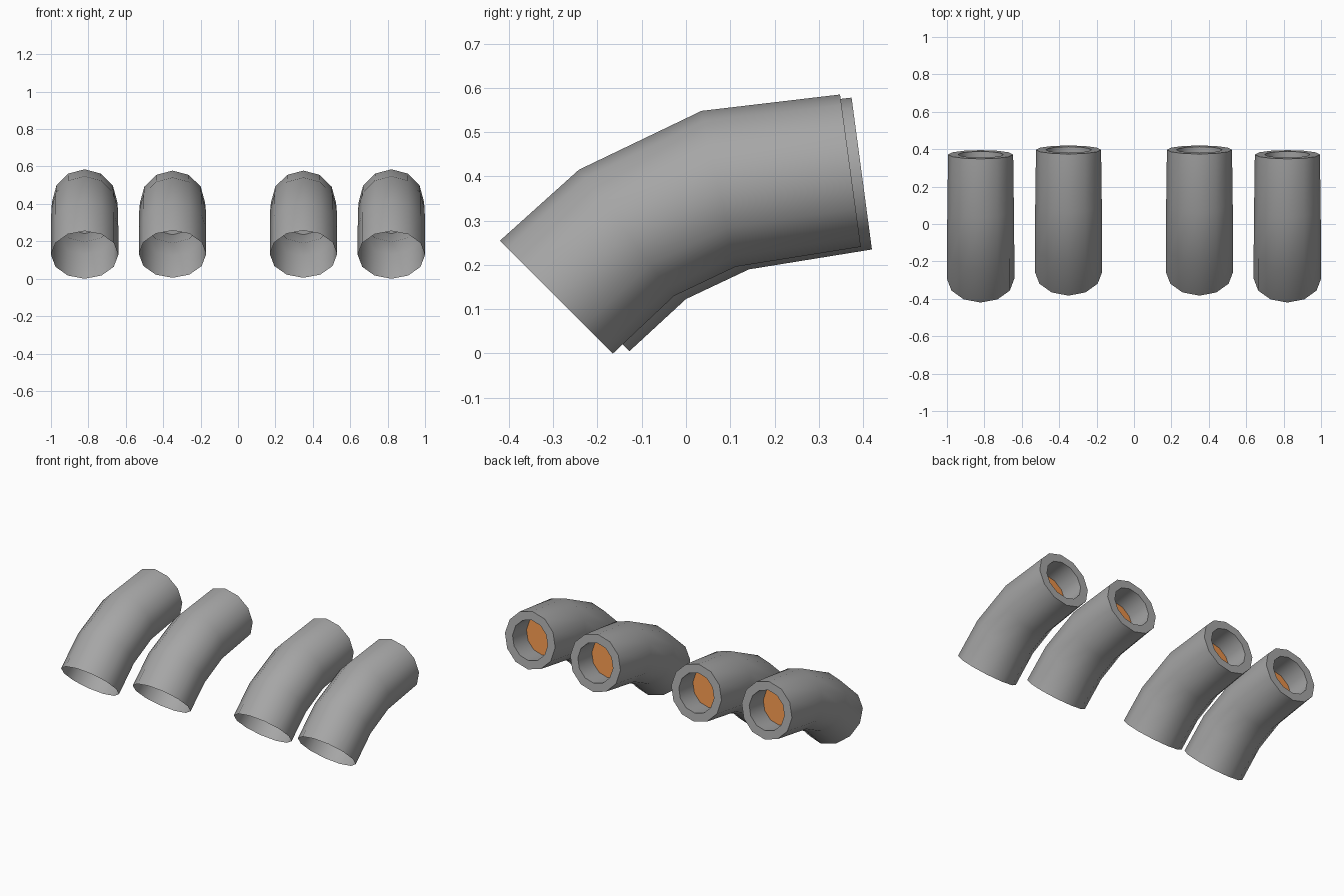
import bpy, bmesh, math
from mathutils import Vector

if "Cube" in bpy.data.objects:
    bpy.data.objects.remove(bpy.data.objects["Cube"])

SIDES = 12


def material(name, rgb):
    m = bpy.data.materials.new(name)
    m.diffuse_color = (*rgb, 1)
    m.use_nodes = True
    m.node_tree.nodes["Principled BSDF"].inputs["Base Color"].default_value = m.diffuse_color
    return m


steel = material("grey_steel", (0.38, 0.38, 0.38))
glow = material("orange_core", (0.80, 0.28, 0.068))


def add_ring(bm, x, top, bottom, width):
    """Ring in a tilted plane; top and bottom are (y, z) points."""
    t, b = Vector((x, *top)), Vector((x, *bottom))
    c, up = (t + b) / 2, (t - b) / 2
    return [bm.verts.new(c + up * math.cos(a) + Vector((width * math.sin(a), 0, 0)))
            for a in (2 * math.pi * i / SIDES for i in range(SIDES))]


def build_pipe(name, x, stations):
    bm = bmesh.new()
    # Outer bent shell, open at the front
    rings = [add_ring(bm, x, *s) for s in stations]
    # Rear lip and recessed socket
    top, bottom = Vector(stations[-1][0]), Vector(stations[-1][1])
    c, half = (top + bottom) / 2, (top - bottom) / 2 * 0.70
    axis = Vector((half.y, -half.x)).normalized()
    w = stations[-1][2] * 0.70
    for depth in (0, 0.14):
        p = c - axis * depth
        rings.append(add_ring(bm, x, p + half, p - half, w))
    for a, b in zip(rings, rings[1:]):
        for i in range(SIDES):
            j = (i + 1) % SIDES
            bm.faces.new((a[i], a[j], b[j], b[i]))
    # Orange disc at the bottom of the socket
    bm.faces.new(rings[-1]).material_index = 1
    mesh = bpy.data.meshes.new(name)
    bm.to_mesh(mesh)
    bm.free()
    mesh.materials.append(steel)
    mesh.materials.append(glow)
    ob = bpy.data.objects.new(name, mesh)
    bpy.context.collection.objects.link(ob)
    bpy.ops.object.select_all(action='DESELECT')
    ob.select_set(True)
    bpy.context.view_layer.objects.active = ob
    bpy.ops.object.shade_smooth_by_angle(angle=math.radians(40))


# Stations from front to rear: top (y, z), bottom (y, z), half width
outer = [((-0.42, 0.255), (-0.165, 0.0), 0.18),
         ((-0.242, 0.415), (-0.027, 0.13), 0.18),
         ((0.035, 0.548), (0.112, 0.196), 0.178),
         ((0.348, 0.585), (0.395, 0.241), 0.174)]
inner = [((-0.383, 0.258), (-0.128, 0.005), 0.18),
         ((-0.212, 0.410), (0.0, 0.123), 0.18),
         ((0.062, 0.541), (0.142, 0.19), 0.178),
         ((0.374, 0.578), (0.42, 0.235), 0.174)]

for side, sign in (("right", 1), ("left", -1)):
    build_pipe("outer_pipe_" + side, sign * 0.82, outer)
    build_pipe("inner_pipe_" + side, sign * 0.35, inner)
